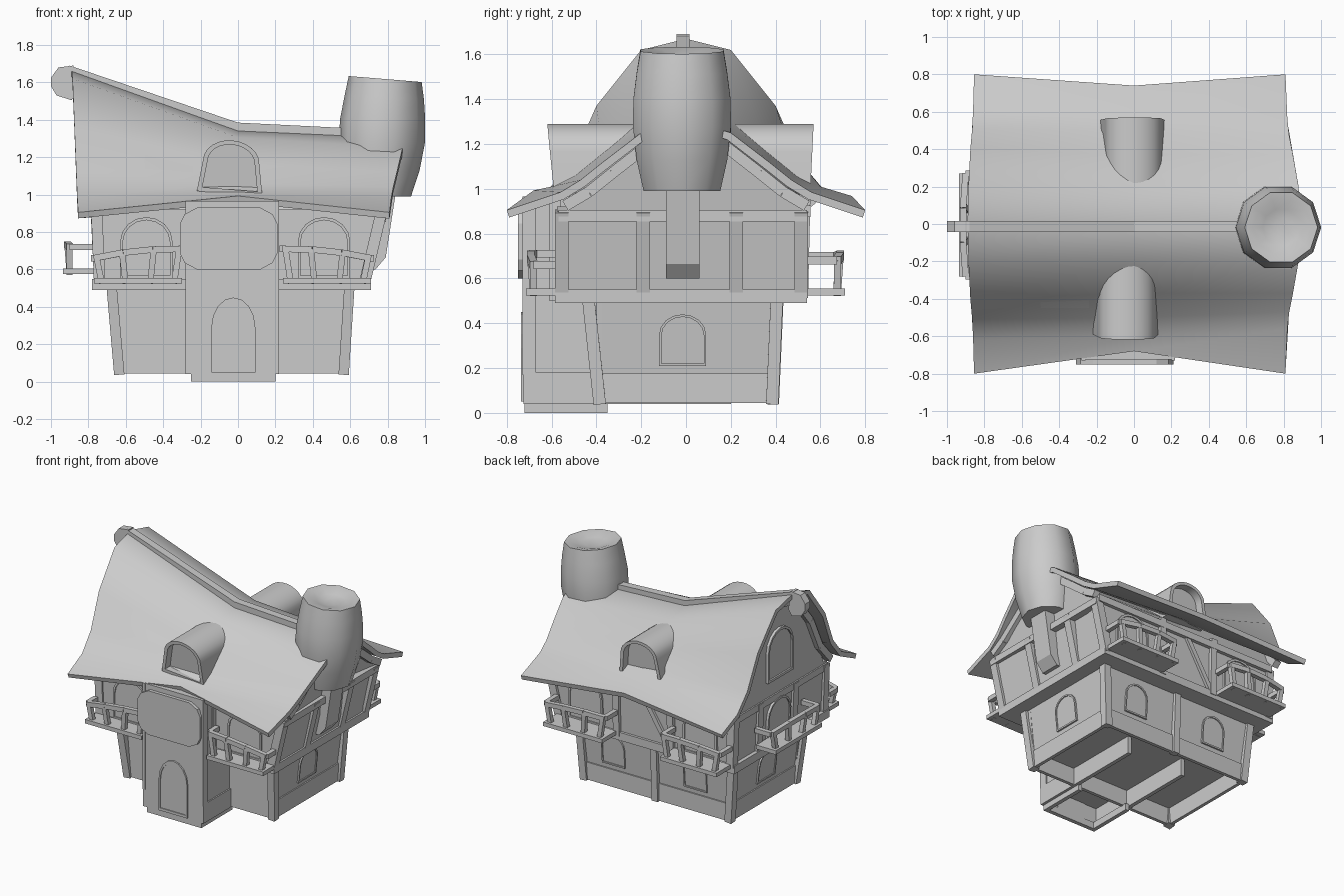
import bpy, bmesh, math
from mathutils import Vector

old = bpy.data.objects.get("Cube")
if old:
    bpy.data.objects.remove(old)

grey = bpy.data.materials.new("plain_grey")
grey.use_nodes = True
grey.diffuse_color = (0.6, 0.6, 0.6, 1)
grey.node_tree.nodes["Principled BSDF"].inputs["Base Color"].default_value = (0.6, 0.6, 0.6, 1)


def make(name, verts, faces, smooth=None):
    me = bpy.data.meshes.new(name)
    me.from_pydata([tuple(v) for v in verts], [], faces)
    bm = bmesh.new()
    bm.from_mesh(me)
    bmesh.ops.recalc_face_normals(bm, faces=bm.faces)
    bm.to_mesh(me)
    bm.free()
    me.materials.append(grey)
    ob = bpy.data.objects.new(name, me)
    bpy.context.collection.objects.link(ob)
    if smooth:
        bpy.ops.object.select_all(action='DESELECT')
        ob.select_set(True)
        bpy.context.view_layer.objects.active = ob
        bpy.ops.object.shade_smooth_by_angle(angle=math.radians(smooth))
    return ob


def loft(name, rings, smooth=None):
    """Skin a list of equal-length closed rings and cap both ends."""
    n = len(rings[0])
    faces = [tuple(range(n)), tuple(range((len(rings) - 1) * n, len(rings) * n))]
    for r in range(len(rings) - 1):
        for i in range(n):
            j = (i + 1) % n
            faces.append((r * n + i, r * n + j, (r + 1) * n + j, (r + 1) * n + i))
    return make(name, [p for ring in rings for p in ring], faces, smooth)


def rect(x0, x1, y0, y1, z):
    return [(x0, y0, z), (x1, y0, z), (x1, y1, z), (x0, y1, z)]


def box(name, x0, x1, y0, y1, z0, z1):
    return loft(name, [rect(x0, x1, y0, y1, z0), rect(x0, x1, y0, y1, z1)])


def beam(name, a, b, w=0.05):
    """Square timber between two points."""
    a, b = Vector(a), Vector(b)
    d = (b - a).normalized()
    side = d.cross((0, 0, 1) if abs(d.z) < 0.8 else (0, 1, 0)).normalized() * w / 2
    up = d.cross(side).normalized() * w / 2
    return loft(name, [[p + side + up, p - side + up, p - side - up, p + side - up] for p in (a, b)])


def arch(w, h, n=8, flare=0):
    """Arch outline: bottom corners first, then the curve."""
    s = h * 0.6
    r = w / 2 - flare
    return [(-w / 2, 0), (w / 2, 0)] + [
        (r * math.cos(math.pi * i / n), s + (h - s) * math.sin(math.pi * i / n)) for i in range(n + 1)]


def arch_plate(name, pos, out, w, h, depth=0.02, lean=0):
    """Arched frame with an inset panel, facing along out and leaning with its wall."""
    pos, out = Vector(pos), Vector(out)
    u = Vector((-out.y, out.x, 0))

    def ring(k, d):
        pts = [(a * k, h * (1 - k) / 2 + b * k) for a, b in arch(w, h)]
        return [pos + u * a + Vector((0, 0, b)) + out * (d + lean * b) for a, b in pts]
    return loft(name, [ring(1, -0.03), ring(1, depth), ring(0.9, depth), ring(0.9, depth * 0.4)])


# Roof: half profiles (x, y, z) at the left, middle and right
LEFT = [(-.89, 0, 1.67), (-.885, .2, 1.62), (-.875, .4, 1.37), (-.865, .51, 1.12), (-.86, .62, .99), (-.855, .8, .905)]
MID = [(0, 0, 1.35), (0, .2, 1.305), (0, .37, 1.165), (0, .5, 1.06), (0, .6, 1.01), (0, .71, .993)]
RIGHT = [(.89, 0, 1.31), (.88, .2, 1.25), (.85, .37, 1.12), (.83, .47, 1.04), (.82, .56, .985), (.81, .8, .905)]


def both_sides(half):
    return [(x, -y, z) for x, y, z in reversed(half[1:])] + list(half)


def under(half, d):
    """Half profile moved inward by d, square to its slope."""
    res = []
    for i, (x, y, z) in enumerate(half):
        a, b = half[max(i - 1, 0)], half[min(i + 1, len(half) - 1)]
        dy, dz = b[1] - a[1], b[2] - a[2]
        s = d / math.hypot(dy, dz)
        res.append((x, y + dz * s if i else 0, z - dy * s))
    return res


def at(x):
    """Half profile at a given x, between the three stations."""
    end = LEFT if x < 0 else RIGHT
    t = abs(x) / .87
    return [(x, m[1] + (e[1] - m[1]) * t, m[2] + (e[2] - m[2]) * t) for m, e in zip(MID, end)]


roof = loft("roof", [both_sides(h) + both_sides(under(h, .035))[::-1] for h in (LEFT, MID, RIGHT)], smooth=40)
for v in roof.data.vertices:                       # eave is deeper and lower at the back
    if abs(v.co.x) < .1 and abs(v.co.y) > .66:
        v.co.z -= .025 if v.co.y > 0 else 0
        v.co.y += .03

# Ridge timber with its curled end
ridge = [(-.9, 1.64, 1.69), (0, 1.3, 1.385), (.6, 1.27, 1.355)]
loft("ridge_beam", [[(x, -.042, a), (x, .015, a), (x, .015, b), (x, -.042, b)] for x, a, b in ridge])
curl = [(-.88, 1.69), (-.96, 1.68), (-1, 1.625), (-1, 1.58), (-.97, 1.53), (-.89, 1.505), (-.86, 1.55)]
loft("ridge_curl", [[(x, y, z) for x, z in curl] for y in (-.042, .015)])


# Upper storey with both gables
def wall_ring(x_top, x_low):
    return both_sides(under(at(x_top), .05)[:4] + [(x_top, .53, .92), (x_low, .52, .52)])


loft("upper_walls", [wall_ring(-.77, -.75), wall_ring(0, 0), wall_ring(.78, .69)])
box("floor_band", -.78, .71, -.585, .54, .49, .55)
loft("front_upper_wall", [rect(-.75, .69, -.57, -.4, .52), rect(-.77, .77, -.575, -.4, .92)])

# Upper timber frame, almost flush with the walls
for xl, xh in ((-.74, -.755), (.675, .765)):
    for y in (-.555, -.19, .225, .515):
        beam("upper_post", (xl, y, .52), (xh, y, .9), .06)
    beam("tie_beam", (xh, -.57, .88), (xh, .54, .88), .05)
for x in (-.25, .2):
    beam("back_post", (x, .52, .52), (x, .53, .95))
beam("back_plate", (-.76, .53, .9), (.77, .53, .9))
beam("back_brace", (-.23, .525, .55), (.0, .53, .92), .035)
for x in (-.78, .785):
    pts = both_sides(under(at(x), .068)[:5])
    for a, b in zip(pts, pts[1:]):
        beam("gable_rafter", a, b, .05)

# Lower storey: recessed walls, skirt, corner posts
loft("lower_walls", [rect(-.64, .57, -.385, .39, .17), rect(-.68, .605, -.385, .415, .5)])
loft("front_lower_wall", [rect(-.64, .565, -.4, -.375, .045), rect(-.68, .605, -.4, -.375, .5)])
for name, r in (("back", (-.65, .58, .375, .4)),
                ("left", (-.65, -.625, -.38, .4)), ("right", (.555, .58, -.38, .4))):
    box(name + "_skirt", *r, .045, .175)
for xl, xh in ((-.635, -.675), (.565, .595)):
    for yl, yh in ((-.385, -.435), (.385, .405)):
        beam("corner_post", (xl, yl, .04), (xh, yh, .5), .055)
beam("back_middle_post", (-.03, .39, .04), (-.03, .41, .5), .05)

# Entrance tower with framed sides, its hollow step and the foundation strips
box("entrance_tower", -.27, .21, -.725, -.38, .17, .965)
for x0, x1 in ((-.28, -.26), (.2, .22)):
    for y0, y1 in ((-.73, -.67), (-.61, -.56)):
        z0, z1 = (.17, .965) if y0 < -.7 else (.5, .965)
        box("tower_frame", x0, x1, y0, y1, z0, z1)
for x in (-.28, .19):
    box("tower_foundation", x, x + .03, -.725, .2, .04, .18)
box("tower_skirt", -.28, .22, -.725, -.7, .04, .18)
box("step_front", -.25, .2, -.72, -.69, 0, .05)
for x in (-.25, .17):
    box("step_side", x, x + .03, -.72, -.35, 0, .05)
arch_plate("front_door", (-.025, -.725, .05), (0, -1, 0), .235, .4, .012)

# Blank rounded shop board
board = [(-.05 + sx * x, .765 + sz * z) for sx, sz, seq in
         ((1, 1, 0), (-1, 1, 1), (-1, -1, 0), (1, -1, 1))
         for x, z in ([(.26, .08), (.235, .13), (.17, .165)][::-1 if seq else 1])]
loft("round_board", [[(x, y, z) for x, z in board] for y in (-.75, -.71)])

# Windows and balcony doors
arch_plate("right_window", (.574, -.015, .21), (1, 0, 0), .21, .23, .012, .106)
arch_plate("left_window", (-.645, -.015, .21), (-1, 0, 0), .21, .23, .012, .121)
arch_plate("gable_window", (-.77, 0, 1.02), (-1, 0, 0), .3, .37)
arch_plate("left_balcony_door", (-.755, 0, .55), (-1, 0, 0), .27, .32, .015, .05)
for x in (-.36, .32):
    arch_plate("back_window", (x, .393, .21), (0, 1, 0), .19, .23, .012, .076)
for x in (-.49, .46):
    arch_plate("front_balcony_door", (x, -.57, .55), (0, -1, 0), .28, .33, .015)
    arch_plate("back_balcony_door", (x, .525, .55), (0, 1, 0), .28, .33, .015)


# Balconies: floor, leaning balusters, bent rail
def balcony(a, b, out, z, za, zb, reach=.13):
    a, b, out = Vector(a).to_3d(), Vector(b).to_3d(), Vector(out).to_3d()
    up = Vector((0, 0, 1))
    low = [a, b, b + out * reach, a + out * reach]
    loft("balcony_floor", [[p + up * h for p in low] for h in (z, z + .03)])

    def rail_at(t):
        bow = 1 - abs(2 * t - 1)
        return a.lerp(b, t) + out * (reach - .035 + .02 * bow) + up * (za + (zb - za) * t + .02 * bow)
    for foot_t, t in ((.09, .03), (.36, .32), (.64, .68), (.91, .97)):
        foot = a.lerp(b, foot_t) + out * (reach - .035) + up * z
        beam("baluster", foot, rail_at(t), .032)
    for t in (0, 1 / 3, 2 / 3):
        beam("hand_rail", rail_at(t), rail_at(t + 1 / 3), .034)
    for p, t in ((a, 0), (b, 1)):
        beam("side_rail", rail_at(t), Vector((p.x, p.y, rail_at(t).z)), .034)


balcony((-.77, -.585), (-.3, -.585), (0, -1), .525, .66, .71)
balcony((.24, -.585), (.71, -.585), (0, -1), .525, .71, .66)
balcony((-.75, .54), (-.28, .54), (0, 1), .525, .68, .7, .17)
balcony((.2, .54), (.69, .54), (0, 1), .525, .7, .68, .17)
balcony((-.77, -.28), (-.77, .27), (-1, 0), .575, .72, .72, .165)


# Dormers: flared arched hoods running back into the roof
def dormer(name, cx, s, face_y, lean):
    def ring(k, y):
        pts = [(a * k, .145 * (1 - k) + b * k) for a, b in arch(.35, .285, 12, .025)]
        return [(cx + a + .05 * b, s * (y + lean * b), 1.005 + b - .08 * a) for a, b in pts]
    loft(name, [ring(1, .1), ring(1, face_y), ring(.84, face_y), ring(.84, face_y - .06)], smooth=35)


dormer("front_dormer", -.045, -1, .59, .1)
dormer("back_dormer", -.01, 1, .555, .05)


# Barrel chimney with a dished top, leaning slightly
def chimney_ring(r, z, cx, tilt=0, n=10):
    angles = [2 * math.pi * i / n for i in range(n)]
    return [(cx + r * math.cos(t), -.018 + r * math.sin(t), z - tilt * math.cos(t)) for t in angles]


loft("chimney", [chimney_ring(r, z, cx, t) for r, z, cx, t in (
    (.18, .99, .745, 0), (.213, 1.13, .758, 0), (.23, 1.28, .77, 0), (.228, 1.4, .773, 0), (.212, 1.52, .782, .01),
    (.195, 1.618, .787, .016), (.15, 1.612, .787, .012), (.1, 1.595, .787, .008), (.05, 1.585, .787, 0))], smooth=50)
flue = [(.7, .6), (.735, .6), (.79, .665), (.845, 1.02), (.7, 1.02)]
loft("chimney_flue", [[(x, y, z) for x, z in flue] for y in (-.09, .06)])
